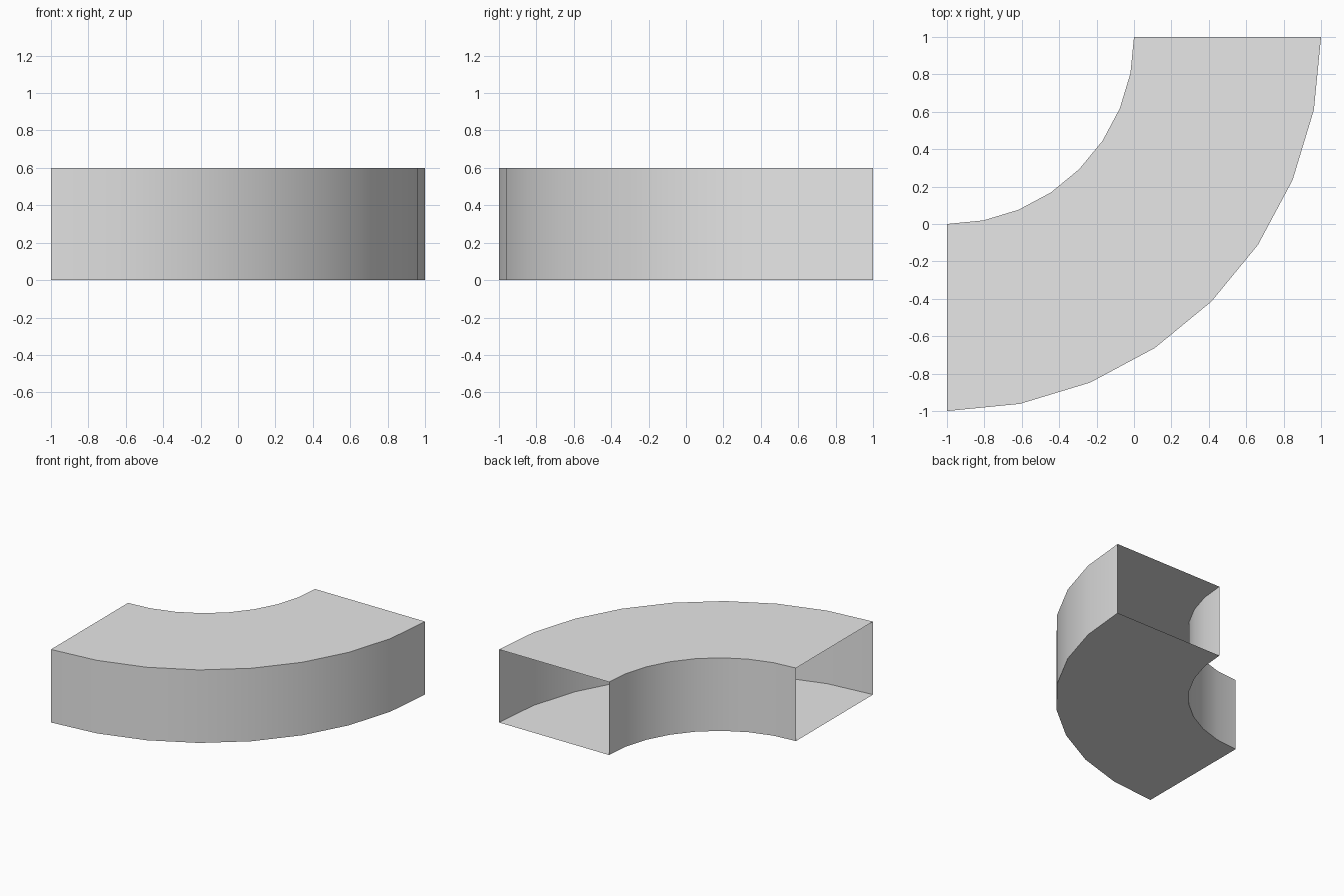
import bpy
import bmesh
from math import radians
from mathutils import Matrix, Vector

cube = bpy.data.objects.get("Cube")
if cube:
    bpy.data.objects.remove(cube, do_unlink=True)

HEIGHT, INNER, OUTER, SEGMENTS = 0.6, 1.0, 2.0, 8
PIVOT = Vector((-1, 1, 0))

# One plain grey sheet material
grey = bpy.data.materials.new("light_grey")
grey.use_nodes = True
colour = (0.8, 0.8, 0.8, 1)
grey.diffuse_color = colour
grey.node_tree.nodes["Principled BSDF"].inputs["Base Color"].default_value = colour

# Rectangular section swept a quarter turn, with both ends open
bm = bmesh.new()
section = [bm.verts.new(PIVOT + Vector((0, -r, z)))
           for r, z in ((INNER, 0), (OUTER, 0), (OUTER, HEIGHT), (INNER, HEIGHT))]
edges = [bm.edges.new((section[i], section[(i + 1) % 4])) for i in range(4)]
bmesh.ops.spin(bm, geom=section + edges, cent=PIVOT, axis=(0, 0, 1),
               angle=radians(90), steps=SEGMENTS, use_duplicate=False)

# Turn every face away from the middle of the section
for face in bm.faces:
    centre = face.calc_center_median()
    radial = (centre - PIVOT) * Vector((1, 1, 0)).x
    radial.z = 0
    middle = PIVOT + radial.normalized() * (INNER + OUTER) / 2
    middle.z = HEIGHT / 2
    face.normal_update()
    if face.normal.dot(centre - middle) < 0:
        face.normal_flip()

mesh = bpy.data.meshes.new("curved_duct")
bm.to_mesh(mesh)
bm.free()
mesh.materials.append(grey)
duct = bpy.data.objects.new("curved_duct", mesh)
bpy.context.collection.objects.link(duct)

# Smooth curved walls with sharp rims
bpy.ops.object.select_all(action='DESELECT')
duct.select_set(True)
bpy.context.view_layer.objects.active = duct
bpy.ops.object.shade_smooth_by_angle(angle=radians(30))
